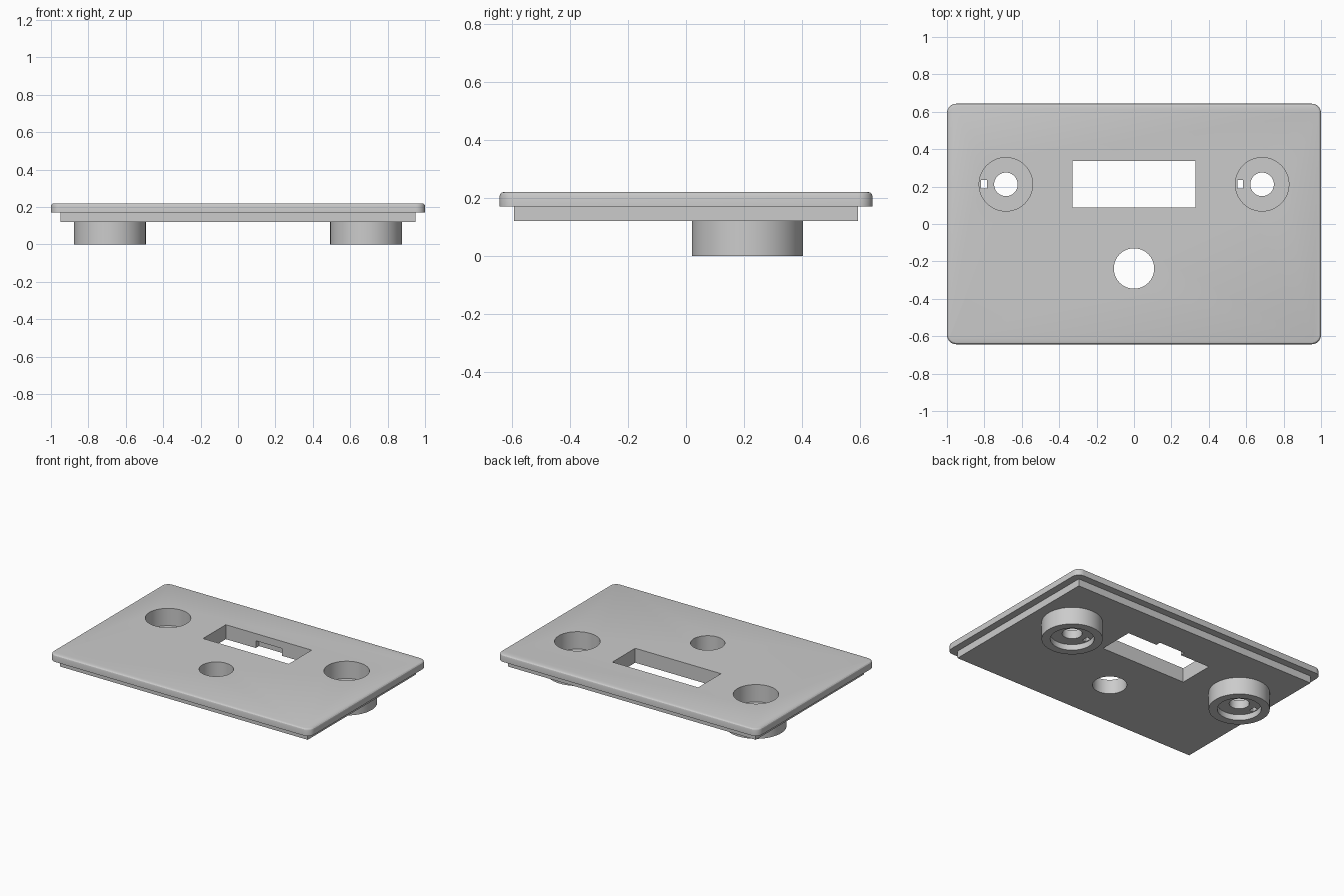
import bpy, bmesh
from mathutils import Matrix, Vector

cube = bpy.data.objects.get("Cube")
if cube:
    bpy.data.objects.remove(cube, do_unlink=True)

grey = bpy.data.materials.new("light grey")
grey.use_nodes = True
colour = (0.6, 0.6, 0.6, 1)
grey.diffuse_color = colour
grey.node_tree.nodes["Principled BSDF"].inputs["Base Color"].default_value = colour


def make_object(name, bm):
    mesh = bpy.data.meshes.new(name)
    bmesh.ops.recalc_face_normals(bm, faces=bm.faces)
    bm.to_mesh(mesh)
    bm.free()
    mesh.materials.append(grey)
    obj = bpy.data.objects.new(name, mesh)
    bpy.context.collection.objects.link(obj)
    return obj


def box_mesh(x0, x1, y0, y1, z0, z1):
    bm = bmesh.new()
    bmesh.ops.create_cube(bm, size=1)
    bmesh.ops.scale(bm, vec=(x1 - x0, y1 - y0, z1 - z0), verts=bm.verts)
    centre = Vector((x0 + x1, y0 + y1, z0 + z1)) / 2
    bmesh.ops.translate(bm, vec=centre, verts=bm.verts)
    return bm


def box(name, *bounds):
    return make_object(name, box_mesh(*bounds))


def cylinder(name, x, y, radius, z0, z1):
    bm = bmesh.new()
    bmesh.ops.create_cone(bm, cap_ends=True, segments=64, radius1=radius, radius2=radius,
                          depth=z1 - z0, matrix=Matrix.Translation((x, y, (z0 + z1) / 2)))
    return make_object(name, bm)


def combine(target, tool, operation):
    """Apply a boolean and discard the tool."""
    tool.hide_render = True
    mod = target.modifiers.new(operation, 'BOOLEAN')
    mod.operation = operation
    mod.solver = 'EXACT'
    mod.object = tool
    bpy.context.view_layer.objects.active = target
    bpy.ops.object.modifier_apply(modifier=mod.name)
    bpy.data.objects.remove(tool, do_unlink=True)


# Face plate with rounded corners and a softened top rim
bm = box_mesh(-1, 1, -0.643, 0.643, 0.17, 0.22)
upright = [e for e in bm.edges if abs(e.verts[0].co.z - e.verts[1].co.z) > 0.01]
bmesh.ops.bevel(bm, geom=upright, offset=0.05, segments=8, profile=0.5, affect='EDGES')
rim = [e for e in bm.edges if all(v.co.z > 0.21 for v in e.verts)]
bmesh.ops.bevel(bm, geom=rim, offset=0.015, segments=3, profile=0.5, affect='EDGES')
panel = make_object("face_plate", bm)

# Stepped lip under the plate
combine(panel, box("lip", -0.95, 0.95, -0.593, 0.593, 0.12, 0.19), 'UNION')

# Round bosses: bored from above and below, with a pierced web between
boss_y = 0.212
for x in (-0.685, 0.685):
    combine(panel, cylinder("boss", x, boss_y, 0.192, 0, 0.15), 'UNION')
    combine(panel, cylinder("upper_bore", x, boss_y, 0.143, 0.1, 0.3), 'DIFFERENCE')
    combine(panel, cylinder("lower_bore", x, boss_y, 0.138, -0.1, 0.04), 'DIFFERENCE')
    combine(panel, cylinder("web_hole", x, boss_y, 0.063, 0.01, 0.2), 'DIFFERENCE')
    combine(panel, box("key_slot", x - 0.132, x - 0.102, 0.19, 0.236, 0.01, 0.2), 'DIFFERENCE')

# Window, the notch under its rear edge, and the round button hole
combine(panel, box("window", -0.33, 0.328, 0.088, 0.338, 0, 0.3), 'DIFFERENCE')
combine(panel, box("notch", -0.1, 0.1, 0.3, 0.373, 0, 0.17), 'DIFFERENCE')
combine(panel, cylinder("button_hole", 0, -0.238, 0.108, 0, 0.3), 'DIFFERENCE')

# Smooth the round walls, keep edges crisp
bpy.ops.object.select_all(action='DESELECT')
panel.select_set(True)
bpy.context.view_layer.objects.active = panel
bpy.ops.object.shade_smooth_by_angle(angle=0.45)
